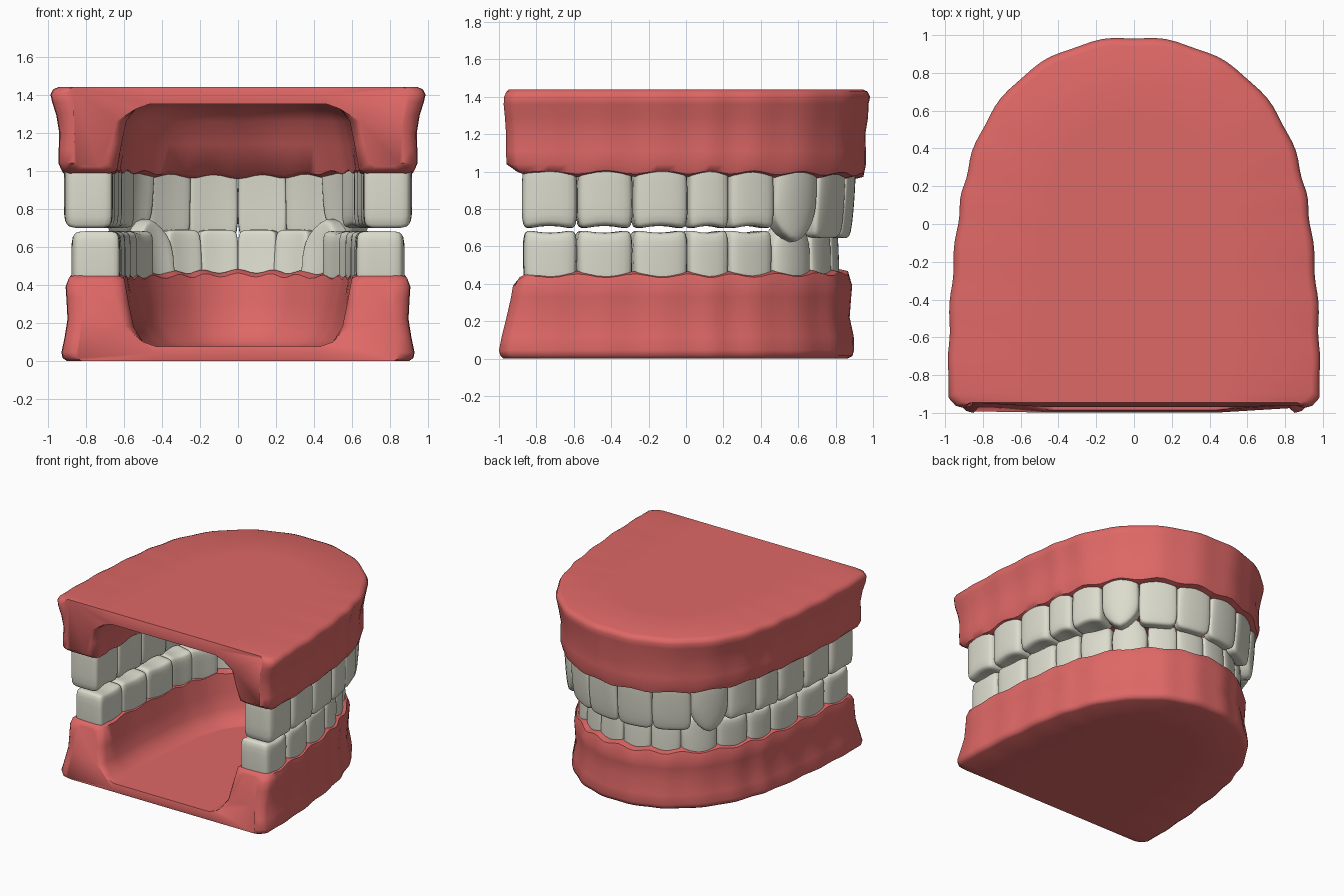
import bpy, bmesh, math
from mathutils import Vector

if "Cube" in bpy.data.objects:
    bpy.data.objects.remove(bpy.data.objects["Cube"])


def material(name, rgb):
    m = bpy.data.materials.new(name)
    m.diffuse_color = (*rgb, 1)
    m.use_nodes = True
    m.node_tree.nodes["Principled BSDF"].inputs["Base Color"].default_value = m.diffuse_color
    return m


GUM = material("gum red", (0.73, 0.138, 0.133))
ENAMEL = material("tooth ivory", (0.71, 0.71, 0.61))

# Outer tooth boundaries of each arch, from the middle to the last molar
UPPER = [(0, .91), (.29, .865), (.55, .715), (.73, .48), (.815, .235),
         (.855, .015), (.885, -.28), (.903, -.58), (.903, -.88)]
LOWER = [(0, .82), (.23, .785), (.43, .675), (.62, .47), (.73, .235),
         (.79, .015), (.83, -.28), (.86, -.58), (.866, -.87)]

# Gum sections: offset, share of wall depth, height from the plate, rear y
UPPER_SECTION = [
    (-.15, 1, 0, -.945), (.035, 0, 0, -.945), (.062, 0, .012, -.96), (.076, 0, .04, -.972),
    (.067, 0, .08, -.975), (.045, 0, .15, -.968), (.030, 0, .24, -.962),
    (.033, 0, .33, -.962), (.034, 0, .40, -.96), (.020, 0, .44, -.94),
    (-.02, 0, .455, -.92), (.06, 1, .455, -.92), (.02, 1, .44, -.93),
    (-.005, 1, .30, -.95), (-.03, 1, .18, -.96), (-.08, 1, .115, -.96), (-.15, 1, .09, -.96)]
LOWER_SECTION = [
    (-.15, 1, 0, -.975), (.03, 0, 0, -.975), (.052, 0, .015, -.992), (.058, 0, .045, -1.0),
    (.042, 0, .12, -.985), (.026, 0, .22, -.96), (.032, 0, .33, -.935),
    (.036, 0, .39, -.925), (.020, 0, .44, -.91), (-.02, 0, .455, -.90),
    (.06, 1, .455, -.90), (.02, 1, .435, -.91), (-.005, 1, .30, -.94),
    (-.03, 1, .18, -.96), (-.08, 1, .10, -.98), (-.15, 1, .075, -.985)]


def arch_point(pts, u):
    """Smooth curve through the boundaries; negative u is the left side."""
    def p(i):
        if abs(i) > 8:
            a, b = Vector(pts[8]), Vector(pts[7])
            q = a + (a - b) * (abs(i) - 8)
        else:
            q = Vector(pts[abs(i)])
        return Vector((math.copysign(q.x, i) if i else 0, q.y))
    i = math.floor(u)
    t = u - i
    a, b, c, d = p(i - 1), p(i), p(i + 1), p(i + 2)
    return 0.5 * (2 * b + (c - a) * t + (2 * a - 5 * b + 4 * c - d) * t * t
                  + (3 * b - a - 3 * c + d) * t ** 3)


def arch_normal(pts, u):
    d = arch_point(pts, u + .6) - arch_point(pts, u - .6)
    return Vector((-d.y, d.x)).normalized()


def build_gum(name, pts, section, z_of, flare, slope):
    bm = bmesh.new()

    def ring(u, inset=None):
        s = math.copysign(1, u)
        base, n = arch_point(pts, u), arch_normal(pts, u)
        front = max(0, 1 - abs(u) / 4)
        depth = .19 + .1 * abs(u) / 8
        gap = math.cos(math.pi * u) ** 2
        row = []
        for a, share, h, rear in section:
            off = a - share * depth
            if not share and a > 0:
                off += a * flare * front + .010 * (1 - gap) - .004
                if .1 < h < .45:              # fuller gum over the front roots
                    off += .022 * front
            q = base + n * off
            z = h
            if h > .42:
                z += .02 * (gap - .35) + .015 * front
            elif share and h > 0:             # palate slope behind the front teeth
                q.y -= slope * front * (.46 - h) / .36
            if inset is not None:
                q.y = rear + max(0, .055 - inset * 1.6 + inset * inset * 11)
                if h > 0 and (h > .15 or not share):
                    q.x += s * inset * (.7 if share else -1)
                elif not share:
                    q.x -= s * inset
                if h > .42:
                    z -= inset * .5
            row.append(bm.verts.new((q.x, q.y, z_of(z))))
        return row

    ends = (.075, .038, .014, 0)
    rows = [ring(-7.7, k) for k in ends]
    rows += [ring(-7.7 + 15.4 * k / 88) for k in range(89)]
    rows += [ring(7.7, k) for k in reversed(ends)]
    # Walls, then the flat plate and the mouth side of it
    for a, b in zip(rows, rows[1:]):
        for k in range(len(section) - 1):
            bm.faces.new((a[k], a[k + 1], b[k + 1], b[k]))
    plates = [bm.faces.new([r[0] for r in rows]), bm.faces.new([r[-1] for r in rows])]
    # Rear ends and the rounded rear rim of the plate
    rim = [bm.verts.new((r[0].co.x, r[0].co.y - .024, z_of(.04))) for r in (rows[0], rows[-1])]
    bm.faces.new(rows[0] + [rim[0]])
    bm.faces.new(rows[-1] + [rim[1]])
    bm.faces.new((rows[0][0], rim[0], rim[1], rows[-1][0]))
    bm.faces.new((rows[0][-1], rim[0], rim[1], rows[-1][-1]))
    bmesh.ops.recalc_face_normals(bm, faces=bm.faces)
    bm.faces.index_update()
    flat = [f.index for f in plates]
    obj = finish(bm, name, GUM)
    for i in flat:
        obj.data.polygons[i].use_smooth = False


def finish(bm, name, mat):
    me = bpy.data.meshes.new(name)
    bm.to_mesh(me)
    bm.free()
    obj = bpy.data.objects.new(name, me)
    bpy.context.collection.objects.link(obj)
    me.materials.append(mat)
    bpy.ops.object.select_all(action='DESELECT')
    obj.select_set(True)
    bpy.context.view_layer.objects.active = obj
    bpy.ops.object.shade_smooth_by_angle(angle=math.radians(50))
    return obj


def build_tooth(name, p0, p1, side, depth, root, bite, kind, lean):
    """Rounded block between two arch points, shaped toward its biting edge."""
    bm = bmesh.new()
    bmesh.ops.create_cube(bm, size=2)
    bmesh.ops.subdivide_edges(bm, edges=bm.edges[:], cuts=7, use_grid_fill=True)
    p0, p1 = Vector(p0), Vector(p1)
    tangent = (p1 - p0).normalized()
    normal = Vector((-tangent.y, tangent.x))
    mid, half = (p0 + p1) / 2, (p1 - p0).length * .494
    inner = 1.0 if kind == "molar" else .88
    for v in bm.verts:
        c = [math.copysign(1 - (1 - min(1, abs(k))) ** 1.5, k) for k in v.co]
        r = sum(abs(k) ** 7 for k in c) ** (1 / 7)
        x, y, z = (k / r for k in c)
        t = (z + 1) / 2                       # 0 at the root, 1 at the bite
        back = (1 - y) / 2                    # 0 outside, 1 inside the mouth
        w = half * (.95 + .05 * math.sin(t * math.pi * .8)) * (1 + (inner - 1) * back)
        d = depth
        out = .012 * (1 - x * x)
        height = t
        if kind == "molar":
            height -= .07 * (1 - x * x) * max(0, z)
        else:
            d *= 1 - .35 * t
            out -= lean * t * t
        if kind == "canine":
            height -= .24 * abs(x) ** 1.7 * max(0, z)
            w *= 1 - .08 * max(0, z) ** 2
            out += .02 * (1 - x * x)
        q = mid + tangent * (x * w) + normal * (out - back * d)
        v.co = (q.x * side, q.y, root + (bite - root) * height)
    bmesh.ops.recalc_face_normals(bm, faces=bm.faces)
    finish(bm, name, ENAMEL)


build_gum("upper_gum", UPPER, UPPER_SECTION, lambda h: 1.44 - h, 0, .16)
build_gum("lower_gum", LOWER, LOWER_SECTION, lambda h: h, .4, 0)

KINDS = ["incisor", "incisor", "canine"] + ["molar"] * 5
DEPTHS = [.14, .15, .19, .21, .22, .24, .25, .25]
for jaw, pts, root in (("upper", UPPER, 1.08), ("lower", LOWER, .36)):
    for i, kind in enumerate(KINDS):
        if jaw == "upper":
            bite = {"incisor": .645, "canine": .625, "molar": .682}[kind]
        else:
            bite = {"incisor": .69, "canine": .745, "molar": .697}[kind]
        for side, label in ((1, "right"), (-1, "left")):
            build_tooth(f"{jaw}_{kind}_{label}_{i + 1}", pts[i], pts[i + 1], side,
                        DEPTHS[i], root, bite, kind, .03 if jaw == "upper" else .01)
